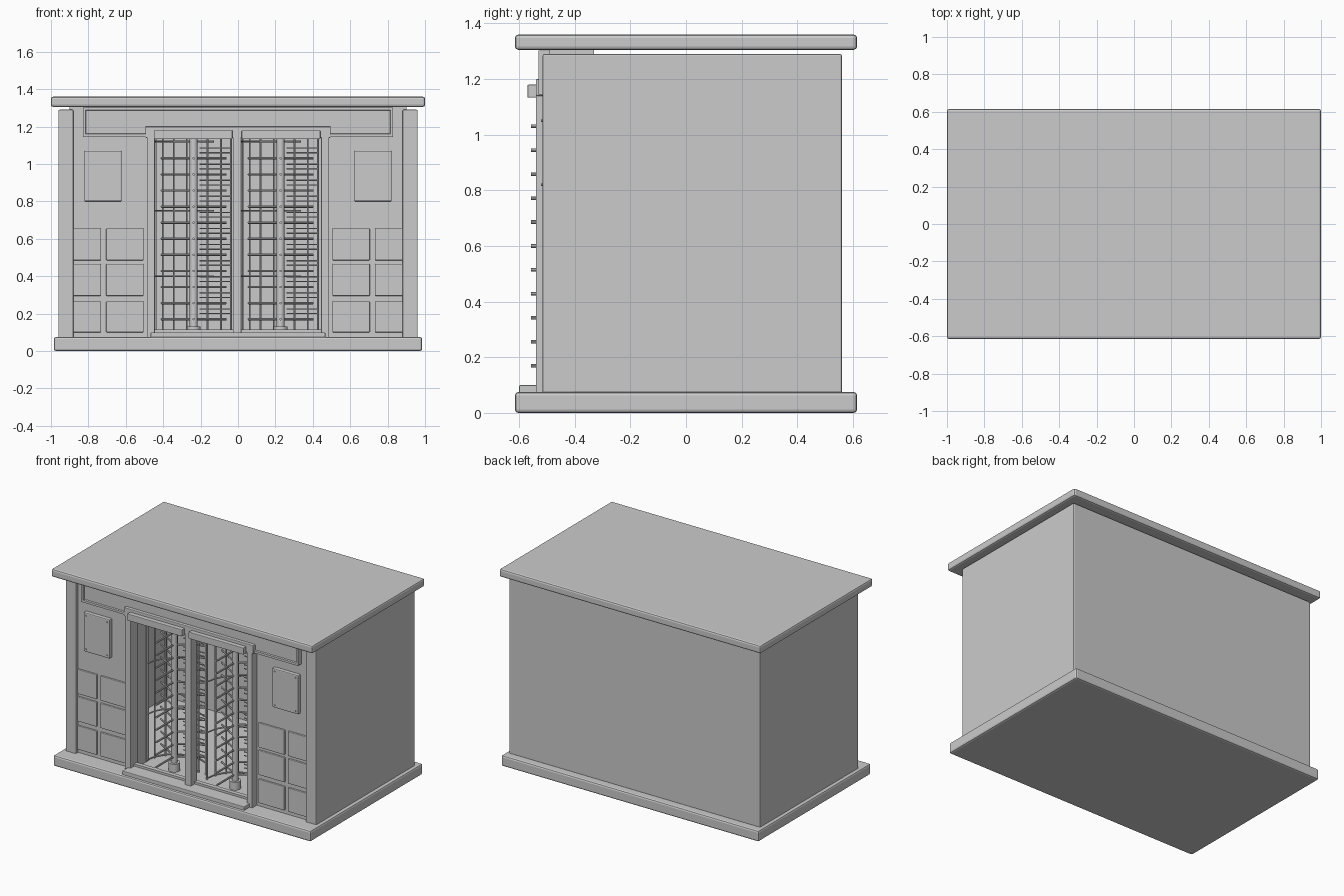
import bpy, bmesh, math
from mathutils import Vector

if "Cube" in bpy.data.objects:
    bpy.data.objects.remove(bpy.data.objects["Cube"])

grey = bpy.data.materials.new("plain grey")
grey.diffuse_color = (0.6, 0.6, 0.6, 1)
grey.use_nodes = True
grey.node_tree.nodes["Principled BSDF"].inputs["Base Color"].default_value = grey.diffuse_color


def finish(name, bm, bevel=0, smooth=False, segments=2):
    me = bpy.data.meshes.new(name)
    bm.to_mesh(me)
    bm.free()
    me.materials.append(grey)
    ob = bpy.data.objects.new(name, me)
    bpy.context.collection.objects.link(ob)
    if bevel:
        m = ob.modifiers.new("soft edges", 'BEVEL')
        m.width, m.segments = bevel, segments
    if smooth:
        bpy.context.view_layer.objects.active = ob
        ob.select_set(True)
        bpy.ops.object.shade_smooth_by_angle(angle=math.radians(40))
        ob.select_set(False)
    return ob


def add_box(bm, x0, x1, y0, y1, z0, z1):
    vs = bmesh.ops.create_cube(bm, size=1)['verts']
    for v in vs:
        v.co = Vector(((x0 + x1) / 2 + v.co.x * (x1 - x0),
                       (y0 + y1) / 2 + v.co.y * (y1 - y0),
                       (z0 + z1) / 2 + v.co.z * (z1 - z0)))
    return vs


def box(name, x0, x1, y0, y1, z0, z1, bevel=0):
    bm = bmesh.new()
    add_box(bm, x0, x1, y0, y1, z0, z1)
    return finish(name, bm, bevel)


def mirrored(name, x0, x1, *rest, bevel=0):
    for side, a, b in (("right", x0, x1), ("left", -x1, -x0)):
        box(f"{name}_{side}", a, b, *rest, bevel=bevel)


def add_rod(bm, a, b, r, sides=8):
    a, b = Vector(a), Vector(b)
    d = b - a
    vs = bmesh.ops.create_cone(bm, cap_ends=True, segments=sides, radius1=r,
                               radius2=r, depth=d.length)['verts']
    q = Vector((0, 0, 1)).rotation_difference(d.normalized())
    for v in vs:
        v.co = (a + b) / 2 + q @ v.co


# base slab and roof slab
box("base_slab", -0.985, 0.985, -0.615, 0.615, 0, 0.075, 0.012)
box("roof_slab", -1, 1, -0.615, 0.615, 1.305, 1.36, 0.012)

# hollow building shell: back, side walls and front corner pillars
box("back_wall", -0.955, 0.955, 0.5, 0.56, 0.07, 1.29, 0.006)
mirrored("side_wall", 0.895, 0.96, -0.51, 0.56, 0.07, 1.29, bevel=0.006)
mirrored("corner_pillar", 0.88, 0.96, -0.515, -0.4, 0.07, 1.29, bevel=0.005)

# thick front wall around the entrance
mirrored("front_wall", 0.45, 0.9, -0.49, -0.33, 0.07, 1.305)
box("front_wall_header", -0.45, 0.45, -0.49, -0.33, 1.14, 1.305)

# raised cladding blocks
for x0, x1 in ((0.505, 0.705), (0.732, 0.88)):
    for z0, z1 in ((0.1, 0.265), (0.295, 0.465), (0.485, 0.655)):
        mirrored("cladding_block", x0, x1, -0.502, -0.48, z0, z1, bevel=0.004)

# notice plates with four rivets each
mirrored("notice_plate", 0.622, 0.822, -0.516, -0.48, 0.8, 1.07, bevel=0.006)
bm = bmesh.new()
for s in (-1, 1):
    for x in (0.642, 0.802):
        for z in (0.82, 1.05):
            add_rod(bm, (s * x, -0.51, z), (s * x, -0.521, z), 0.005)
finish("plate_rivets", bm, smooth=True)

# sign board with a recessed panel
bm = bmesh.new()
add_box(bm, -0.83, 0.83, -0.53, -0.48, 1.145, 1.303)
bm.normal_update()
face = min(bm.faces, key=lambda f: f.calc_center_median().y)
bmesh.ops.inset_region(bm, faces=[face], thickness=0.022, depth=0)
bmesh.ops.inset_region(bm, faces=[face], thickness=0.003, depth=-0.012)
finish("sign_board", bm)

# entrance frame
mirrored("frame_post", 0.445, 0.487, -0.54, -0.46, 0.07, 1.2, bevel=0.004)
box("frame_header", -0.495, 0.495, -0.54, -0.46, 1.14, 1.2, 0.004)
box("centre_post", -0.028, 0.018, -0.54, -0.47, 0.07, 1.15, 0.004)
box("threshold", -0.467, 0.467, -0.6, -0.48, 0.07, 0.1, 0.004)
box("inner_step", -0.45, 0.45, -0.5, -0.47, 0.07, 0.115)
for x0, x1 in ((-0.45, -0.03), (0.02, 0.44)):
    box("lintel_box", x0, x1, -0.57, -0.5, 1.133, 1.18, 0.004)

CY = -0.357                                   # depth of the rotor axis
levels = [0.17 + 0.086 * i for i in range(11)]

for side, cx in (("left", -0.237), ("right", 0.228)):
    # rotor: pole, foot and three arms at each level
    bm = bmesh.new()
    add_rod(bm, (cx, CY, 0.07), (cx, CY, 1.2), 0.021, 16)
    add_rod(bm, (cx, CY, 0.07), (cx, CY, 0.13), 0.037, 16)
    for z in levels:
        for deg in (-90, 30, 150):
            a = math.radians(deg)
            add_rod(bm, (cx, CY, z),
                    (cx + 0.2 * math.cos(a), CY + 0.2 * math.sin(a), z), 0.0065)
    finish(f"rotor_{side}", bm, smooth=True)

    # fixed comb barrier beside the rotor, between the arm levels
    bm = bmesh.new()
    for z in levels:
        for dz in (0.03, 0.055):
            add_rod(bm, (cx + 0.03, -0.3, z + dz), (cx + 0.205, -0.3, z + dz), 0.004, 6)
    for dx in (0.075, 0.145, 0.2):
        add_rod(bm, (cx + dx, -0.3, 0.07), (cx + dx, -0.3, 1.2), 0.006, 6)
    finish(f"comb_barrier_{side}", bm, smooth=True)

    # curved cage behind the rotor
    bm = bmesh.new()
    arc = [math.radians(60 + 20 * i) for i in range(7)]
    pts = [(cx + 0.215 * math.cos(a), CY + 0.215 * math.sin(a)) for a in arc]
    for x, y in pts[2:]:
        add_rod(bm, (x, y, 0.07), (x, y, 1.2), 0.005, 6)
    for z in (0.085, 0.4, 0.75, 1.12):
        for p, q in zip(pts, pts[1:]):
            add_rod(bm, (*p, z), (*q, z), 0.005, 6)
    finish(f"curved_cage_{side}", bm, smooth=True)

# ceiling plate that carries the rotors
box("rotor_ceiling", -0.45, 0.45, -0.48, -0.1, 1.15, 1.2)
